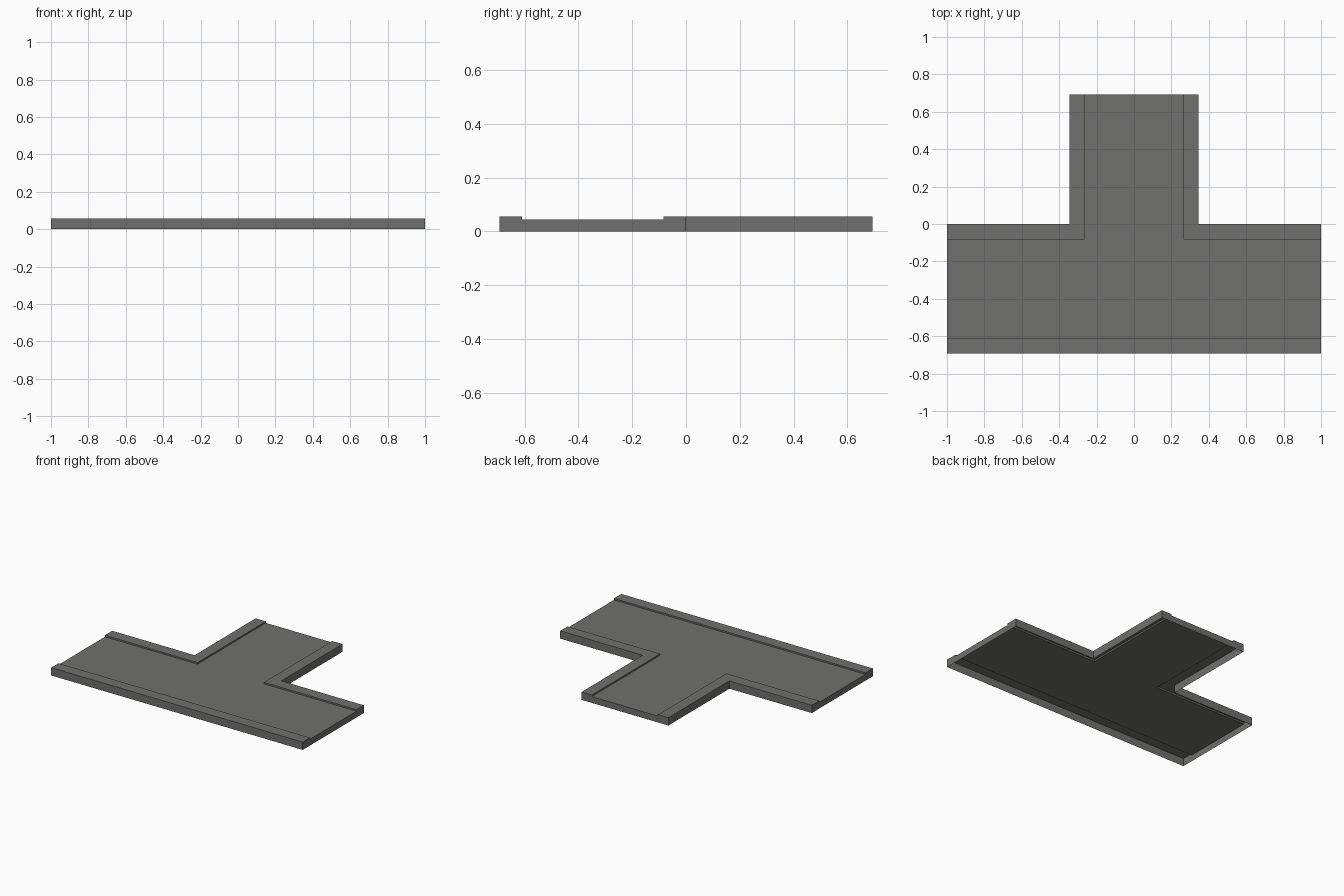
import bpy, bmesh

if "Cube" in bpy.data.objects:
    bpy.data.objects.remove(bpy.data.objects["Cube"])

W, D = 1.0, 0.693            # half width and half depth of the junction
STEM, STEM_IN = 0.345, 0.264 # stem half width, outside and inside the kerb
KERB = 0.083                 # kerb width
DECK, TOP = 0.045, 0.056     # road and kerb heights

mat = bpy.data.materials.new("asphalt_grey")
mat.diffuse_color = (0.162, 0.160, 0.153, 1)
mat.use_nodes = True
mat.node_tree.nodes["Principled BSDF"].inputs["Base Color"].default_value = mat.diffuse_color


def make(name, faces):
    """Open-bottomed shell from a list of polygons."""
    bm = bmesh.new()
    for pts in faces:
        bm.faces.new([bm.verts.new(p) for p in pts])
    bmesh.ops.remove_doubles(bm, verts=bm.verts, dist=1e-5)
    me = bpy.data.meshes.new(name)
    bm.to_mesh(me)
    bm.free()
    me.materials.append(mat)
    ob = bpy.data.objects.new(name, me)
    bpy.context.collection.objects.link(ob)


def wall(a, b, z0, z1):
    """Vertical quad facing the right-hand side of the direction a -> b."""
    return [(*a, z0), (*b, z0), (*b, z1), (*a, z1)]


def kerb(name, outer, inner):
    """Raised strip; the outside lies to the right of the outer path."""
    faces = [wall(outer[-1], inner[-1], 0, TOP), wall(inner[0], outer[0], 0, TOP)]
    for i in range(len(outer) - 1):
        o0, o1, i0, i1 = outer[i], outer[i + 1], inner[i], inner[i + 1]
        faces.append([(*p, TOP) for p in (o0, o1, i1, i0)])
        faces.append(wall(o0, o1, 0, TOP))
        faces.append(wall(i1, i0, DECK, TOP))
    make(name, faces)


# Road deck: T-shaped surface with its three end walls
y0, y1 = -D + KERB, -KERB
right = [(W, y0), (W, y1), (STEM_IN, y1), (STEM_IN, D)]
left = [(-x, y) for x, y in reversed(right)]
make("road_deck", [
    [(*p, DECK) for p in right + left],
    wall(right[0], right[1], 0, DECK),
    wall(right[3], left[0], 0, DECK),
    wall(left[2], left[3], 0, DECK),
])

# Straight kerb along the front
kerb("front_kerb", [(-W, -D), (W, -D)], [(-W, y0), (W, y0)])

# Corner kerbs, mirrored left and right
outer = [(W, 0), (STEM, 0), (STEM, D)]
inner = right[1:]
kerb("right_corner_kerb", outer, inner)
kerb("left_corner_kerb", [(-x, y) for x, y in reversed(outer)],
     [(-x, y) for x, y in reversed(inner)])
